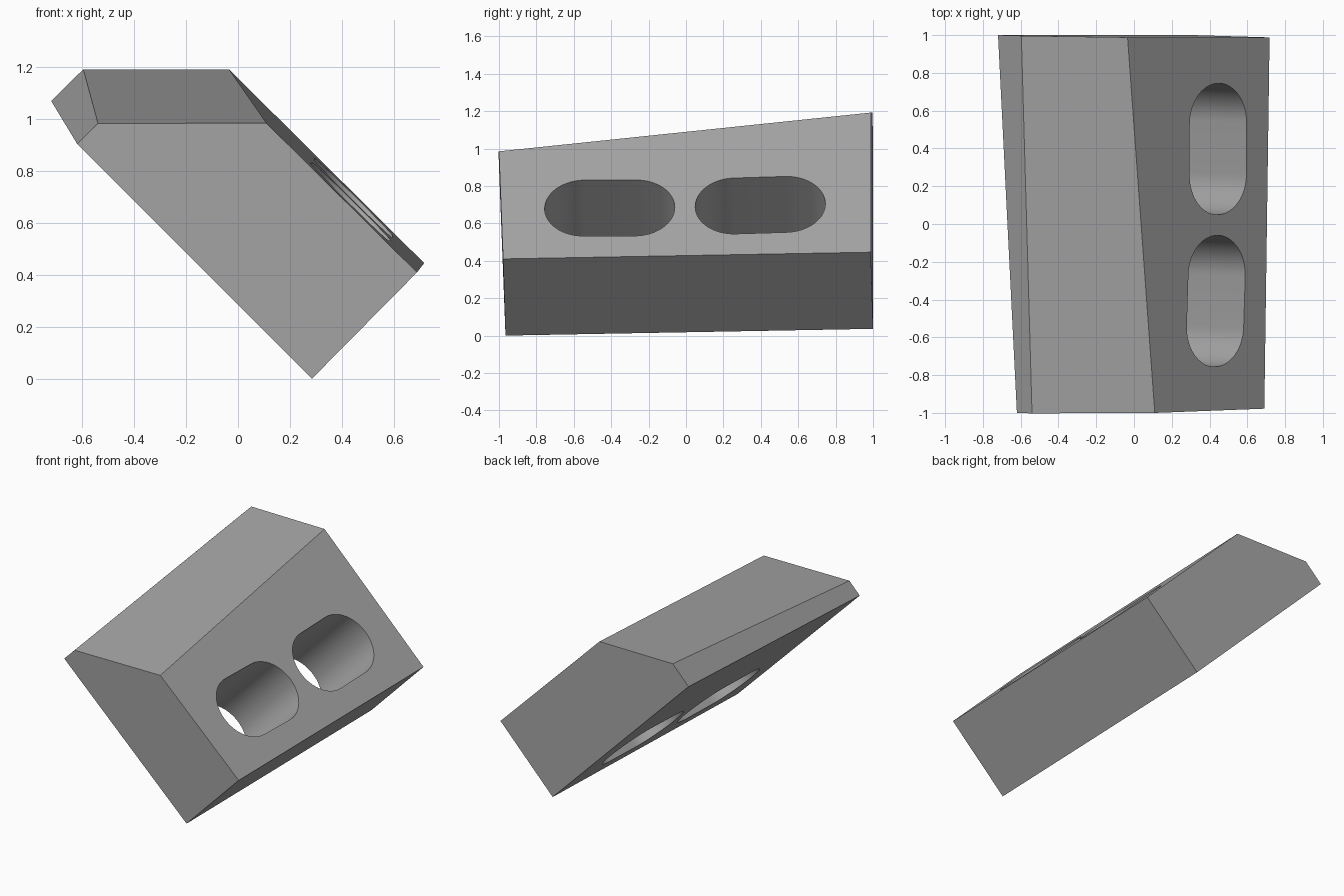
import bpy, bmesh, math
from mathutils import Vector, Matrix

if "Cube" in bpy.data.objects:
    bpy.data.objects.remove(bpy.data.objects["Cube"])

grey = bpy.data.materials.new("plain grey")
grey.diffuse_color = (0.38, 0.38, 0.38, 1)
grey.use_nodes = True
grey.node_tree.nodes["Principled BSDF"].inputs["Base Color"].default_value = grey.diffuse_color


def add_object(name, bm):
    bmesh.ops.recalc_face_normals(bm, faces=bm.faces)
    mesh = bpy.data.meshes.new(name)
    bm.to_mesh(mesh)
    bm.free()
    mesh.materials.append(grey)
    obj = bpy.data.objects.new(name, mesh)
    bpy.context.collection.objects.link(obj)
    return obj


# Corners of the front and back pentagons, in matching order
front = [Vector(p) for p in ((-.62, -1, .905), (-.54, -1, .985), (.11, -1, .985),
                             (.69, -.977, .41), (.285, -.965, 0))]
back = [Vector(p) for p in ((-.72, 1, 1.07), (-.597, .996, 1.193), (-.035, .988, 1.193),
                            (.715, .988, .443), (.31, 1, .039))]

# Each side of the block is a plane through three corners
planes = [(front[0], front[2], front[4]), (back[0], back[2], back[4])]
planes += [(front[i], front[(i + 1) % 5], back[i]) for i in range(5)]

# Tapered block: a large cube trimmed by the planes
centre = Vector((0, 0, .6))
bm = bmesh.new()
bmesh.ops.create_cube(bm, size=6)
for a, b, c in planes:
    normal = (b - a).cross(c - a).normalized()
    if normal.dot(a - centre) < 0:
        normal.negate()
    cut = bmesh.ops.bisect_plane(bm, geom=bm.verts[:] + bm.edges[:] + bm.faces[:],
                                 plane_co=a, plane_no=normal, clear_outer=True)
    edges = [e for e in cut["geom_cut"] if isinstance(e, bmesh.types.BMEdge)]
    bmesh.ops.contextual_create(bm, geom=edges)
block = add_object("tapered_block", bm)

# Direction square to the sloping upper face
slope_normal = (front[3] - front[2]).cross(back[2] - front[2]).normalized()
if slope_normal.z < 0:
    slope_normal.negate()


def slot_cutter(name, position, direction, radius=.212, straight=.272, steps=32):
    """Stadium-shaped prism passing square through the sloping face."""
    along = Vector(direction).normalized()
    along = (along - slope_normal * along.dot(slope_normal)).normalized()
    across = slope_normal.cross(along)
    frame = Matrix((along, across, slope_normal)).transposed()
    bm = bmesh.new()
    ring = []
    for side in (1, -1):
        for k in range(steps + 1):
            t = -math.pi / 2 + math.pi * k / steps
            local = Vector((side * (straight / 2 + radius * math.cos(t)),
                            side * radius * math.sin(t), -1))
            ring.append(bm.verts.new(Vector(position) + frame @ local))
    base = bm.faces.new(ring)
    ext = bmesh.ops.extrude_face_region(bm, geom=[base])
    bmesh.ops.translate(bm, vec=slope_normal * 2,
                        verts=[v for v in ext["geom"] if isinstance(v, bmesh.types.BMVert)])
    return add_object(name, bm)


# Two slots through the block
cutters = [slot_cutter("rear_slot_cutter", (.445, .397, .697), (0, 1, .029)),
           slot_cutter("front_slot_cutter", (.437, -.408, .685), (.029, 1, 0))]
bpy.context.view_layer.objects.active = block
block.select_set(True)
for cutter in cutters:
    cutter.hide_render = True
    mod = block.modifiers.new("slot", 'BOOLEAN')
    mod.operation = 'DIFFERENCE'
    mod.solver = 'EXACT'
    mod.object = cutter
    bpy.ops.object.modifier_apply(modifier=mod.name)
for cutter in cutters:
    bpy.data.objects.remove(cutter)

bpy.ops.object.shade_smooth_by_angle(angle=math.radians(30))
